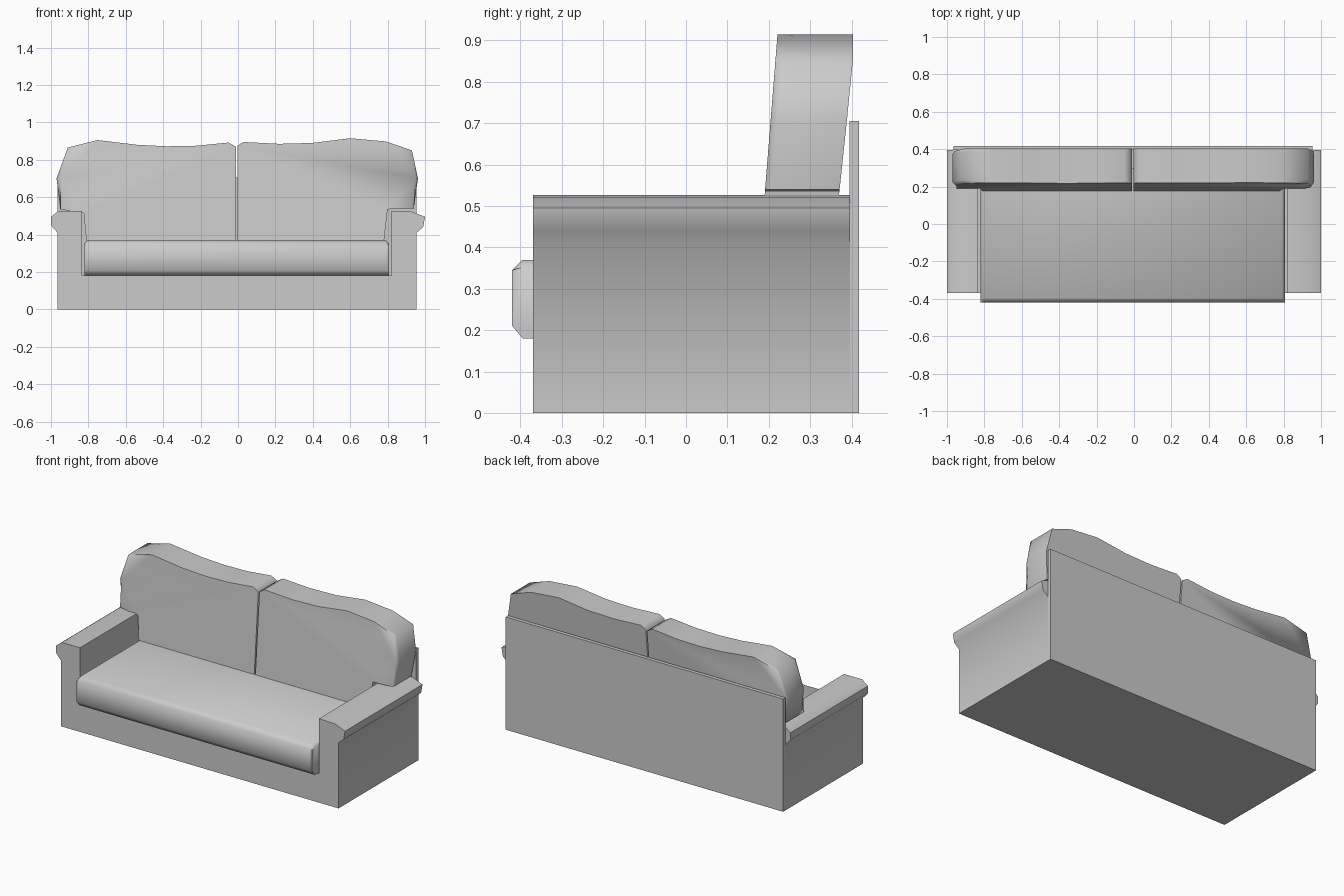
import bpy, bmesh, math

cube = bpy.data.objects.get("Cube")
if cube:
    bpy.data.objects.remove(cube, do_unlink=True)

# One upholstery colour
fabric = bpy.data.materials.new("grey fabric")
fabric.use_nodes = True
GREY = (0.6, 0.6, 0.6, 1)
fabric.diffuse_color = GREY
fabric.node_tree.nodes["Principled BSDF"].inputs["Base Color"].default_value = GREY


def loft(name, rings, angle):
    """Join matching rings of points into a closed solid."""
    bm = bmesh.new()
    loops = [[bm.verts.new(p) for p in ring] for ring in rings]
    n = len(loops[0])
    for a, b in zip(loops, loops[1:]):
        for i in range(n):
            j = (i + 1) % n
            bm.faces.new((a[i], a[j], b[j], b[i]))
    bm.faces.new(loops[0])
    bm.faces.new(loops[-1])
    bmesh.ops.recalc_face_normals(bm, faces=bm.faces[:])
    mesh = bpy.data.meshes.new(name)
    bm.to_mesh(mesh)
    bm.free()
    mesh.materials.append(fabric)
    obj = bpy.data.objects.new(name, mesh)
    bpy.context.collection.objects.link(obj)
    bpy.ops.object.select_all(action="DESELECT")
    obj.select_set(True)
    bpy.context.view_layer.objects.active = obj
    bpy.ops.object.shade_smooth_by_angle(angle=math.radians(angle))


# Frame with rolled arms
frame_profile = [
    (-0.965, 0), (-0.965, 0.41), (-1, 0.45), (-1, 0.495), (-0.96, 0.526),
    (-0.835, 0.526), (-0.835, 0.18), (0.82, 0.18), (0.82, 0.526),
    (0.93, 0.522), (1, 0.495), (0.99, 0.44), (0.955, 0.41), (0.955, 0)]
loft("frame_and_arms",
     [[(x, y, z) for x, z in frame_profile] for y in (-0.37, 0.396)], 50)

# Back panel
loft("back_panel",
     [[(x, y, z) for x, z in ((-0.965, 0), (0.955, 0), (0.955, 0.705), (-0.965, 0.705))]
      for y in (0.395, 0.418)], 30)

# Seat cushion, chamfered at the front and slightly at the ends
seat_profile = [(-0.395, 0.18), (-0.42, 0.21), (-0.42, 0.345),
                (-0.395, 0.37), (0.3, 0.37), (0.3, 0.18)]


def seat_ring(x, drop):
    return [(x, y, min(z, 0.37 - drop)) for y, z in seat_profile]


loft("seat_cushion",
     [seat_ring(-0.822, 0.018), seat_ring(-0.805, 0),
      seat_ring(0.79, 0), seat_ring(0.807, 0.018)], 60)

# Back cushions: leaning slabs with softened outer ends
right_outline = [
    (-0.012, 0.36), (-0.012, 0.87), (-0.05, 0.892), (-0.22, 0.875), (-0.38, 0.872),
    (-0.54, 0.88), (-0.75, 0.905), (-0.91, 0.865), (-0.97, 0.7), (-0.95, 0.535),
    (-0.825, 0.515), (-0.81, 0.36)]
left_outline = [
    (-0.004, 0.36), (-0.004, 0.875), (0.03, 0.895), (0.22, 0.885), (0.4, 0.89),
    (0.6, 0.915), (0.79, 0.898), (0.93, 0.85), (0.962, 0.7), (0.94, 0.54),
    (0.8, 0.535), (0.78, 0.36)]


def cushion_ring(outline, t, limit):
    """Slice of the slab, from its front (t = 0) to its back (t = 1)."""
    ring = []
    for x, z in outline:
        front = 0.148 + 0.08 * z
        back = 0.403 - 0.106 * max(0, 0.84 - z)
        ring.append((max(-limit, min(limit, x)), front + t * (back - front), z))
    return ring


LAYERS = ((0, 0.95), (0.1, 1), (0.92, 1), (1, 0.96))
for name, outline in (("right_back_cushion", right_outline),
                      ("left_back_cushion", left_outline)):
    loft(name, [cushion_ring(outline, t, limit) for t, limit in LAYERS], 80)
